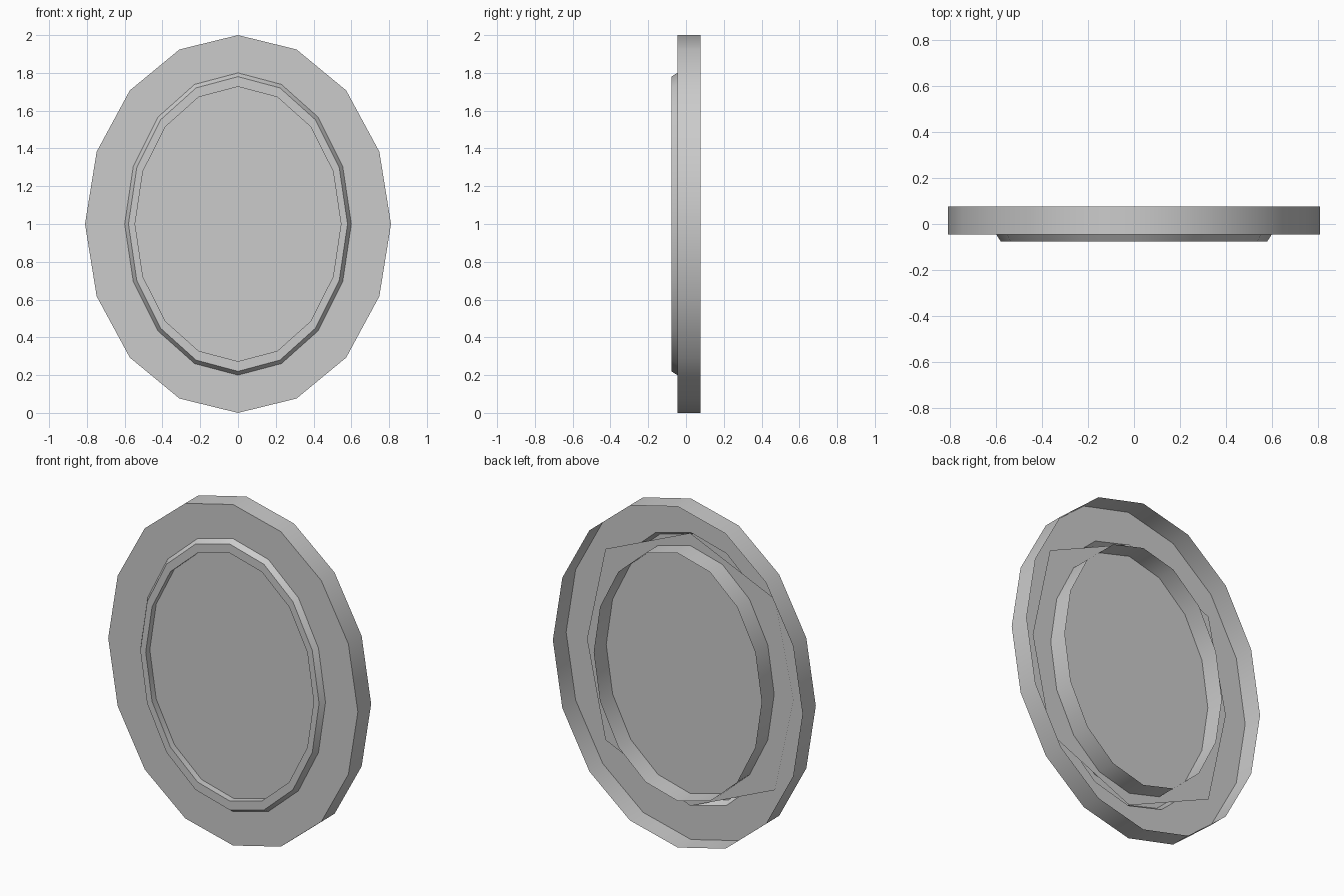
import bpy, bmesh, math

cube = bpy.data.objects.get("Cube")
if cube:
    bpy.data.objects.remove(cube, do_unlink=True)

grey = bpy.data.materials.new("light_grey")
grey.use_nodes = True
grey.diffuse_color = (0.6, 0.6, 0.6, 1)
grey.node_tree.nodes["Principled BSDF"].inputs["Base Color"].default_value = grey.diffuse_color

CENTRE_Z = 1.0
FRONT, STEP, BACK = -0.077, -0.046, 0.077


def finish(name, bm):
    mesh = bpy.data.meshes.new(name)
    bm.to_mesh(mesh)
    bm.free()
    mesh.materials.append(grey)
    obj = bpy.data.objects.new(name, mesh)
    bpy.context.collection.objects.link(obj)
    bpy.ops.object.select_all(action='DESELECT')
    obj.select_set(True)
    bpy.context.view_layer.objects.active = obj
    bpy.ops.object.shade_smooth_by_angle(angle=math.radians(32))
    return obj


def oval_shell(name, profile, sides=16):
    """Open shell through oval loops given as (half width, half height, y)."""
    bm = bmesh.new()
    loops = []
    for rx, rz, y in profile:
        angles = [math.tau * i / sides for i in range(sides)]
        loops.append([bm.verts.new((rx * math.cos(a), y, CENTRE_Z + rz * math.sin(a)))
                      for a in angles])
    for a, b in zip(loops, loops[1:]):
        for i in range(sides):
            j = (i + 1) % sides
            bm.faces.new((a[i], a[j], b[j], b[i]))
    return finish(name, bm)


# Outer frame: side wall and flat front, open at the back
oval_shell("outer_frame", [(0.81, 1.0, BACK), (0.81, 1.0, STEP), (0.6, 0.8, STEP)])

# Raised inner rim: bevel, narrow lip and wall running to the back
oval_shell("inner_rim", [(0.6, 0.8, STEP), (0.58, 0.78, FRONT),
                         (0.545, 0.727, FRONT), (0.545, 0.727, BACK)])

# Eight-sided pane held behind the frame front
bm = bmesh.new()
corners = [(0.67, 0), (0.55, 0.56), (0, 0.8), (-0.55, 0.56),
           (-0.67, 0), (-0.55, -0.56), (0, -0.8), (0.55, -0.56)]
bm.faces.new([bm.verts.new((x, -0.039, CENTRE_Z + z)) for x, z in corners])
finish("mirror_pane", bm)
